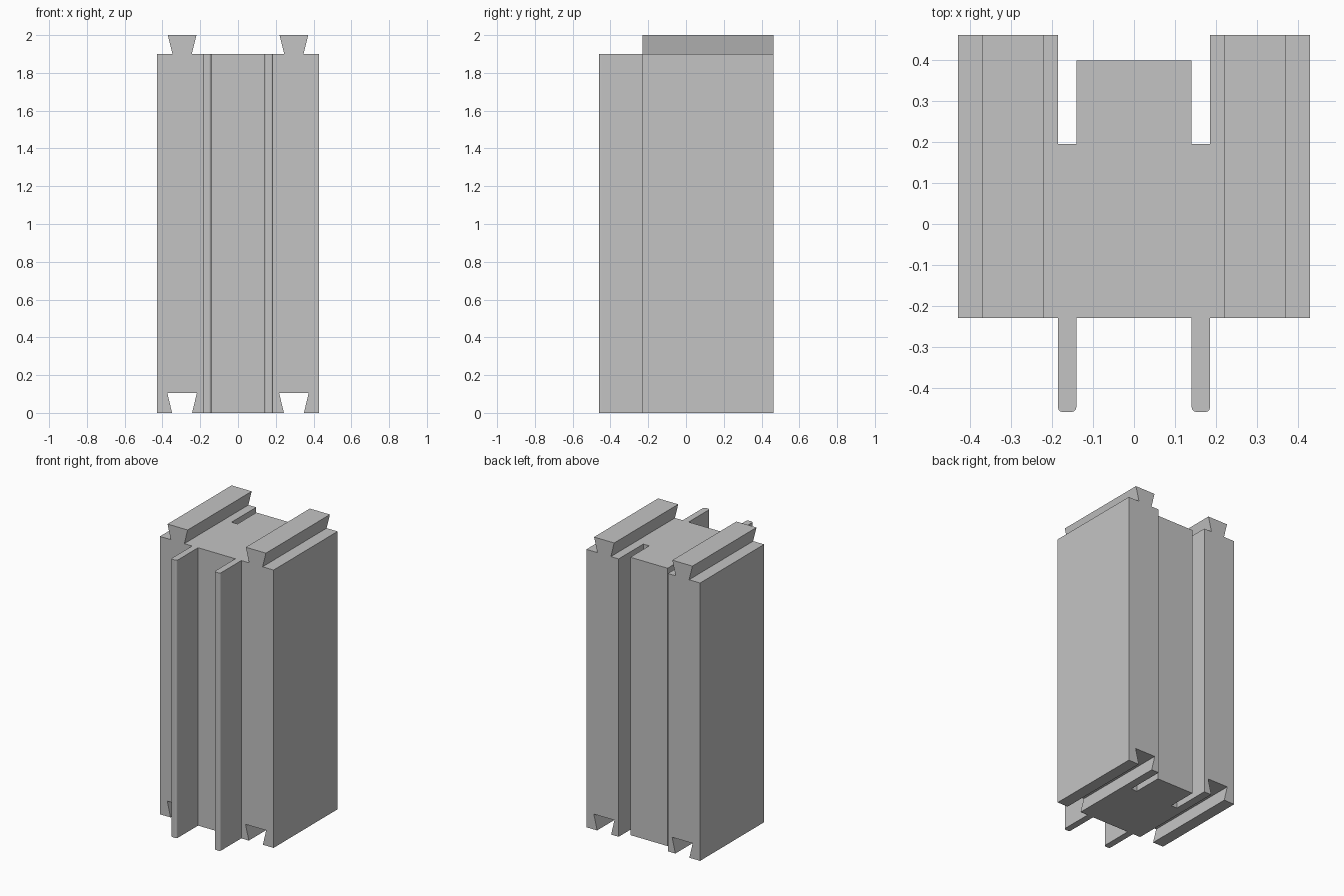
import bpy
import bmesh
import math
from mathutils import Vector

cube = bpy.data.objects.get("Cube")
if cube:
    bpy.data.objects.remove(cube, do_unlink=True)

GREY = (0.55, 0.55, 0.55, 1.0)
grey = bpy.data.materials.new("plain_grey")
grey.use_nodes = True
grey.diffuse_color = GREY
grey.node_tree.nodes["Principled BSDF"].inputs["Base Color"].default_value = GREY

HALF_WIDTH, FRONT, BACK = 0.43, -0.23, 0.462
TOP = 1.9


def prism(name, points, direction):
    """Extrude a closed outline of 3D points along a direction."""
    bm = bmesh.new()
    face = bm.faces.new([bm.verts.new(p) for p in points])
    made = bmesh.ops.extrude_face_region(bm, geom=[face])["geom"]
    verts = [v for v in made if isinstance(v, bmesh.types.BMVert)]
    bmesh.ops.translate(bm, verts=verts, vec=Vector(direction))
    bmesh.ops.recalc_face_normals(bm, faces=bm.faces)
    mesh = bpy.data.meshes.new(name)
    bm.to_mesh(mesh)
    bm.free()
    mesh.materials.append(grey)
    obj = bpy.data.objects.new(name, mesh)
    bpy.context.collection.objects.link(obj)
    return obj


def dovetail(name, centre, narrow, wide, low, high, start, end):
    """Bar along y, narrow at the bottom and wide at the top."""
    outline = [(centre - narrow, low), (centre + narrow, low),
               (centre + wide, high), (centre - wide, high)]
    return prism(name, [(x, start, z) for x, z in outline], (0, end - start, 0))


# Body plan: two rear slots, a shorter rear tongue and two rounded front fins
SLOT_IN, SLOT_OUT, FIN_TIP, ROUND = 0.141, 0.186, -0.46, 0.012


def corner(cx, cy, start_angle):
    return [(cx + ROUND * math.cos(math.radians(start_angle - a)),
             cy + ROUND * math.sin(math.radians(start_angle - a)))
            for a in (0, 30, 60, 90)]


half = [(SLOT_IN, 0.4), (SLOT_IN, 0.196), (SLOT_OUT, 0.196), (SLOT_OUT, BACK),
        (HALF_WIDTH, BACK), (HALF_WIDTH, FRONT), (SLOT_OUT, FRONT)]
half += corner(SLOT_OUT - ROUND, FIN_TIP + ROUND, 0)
half += corner(SLOT_IN + ROUND, FIN_TIP + ROUND, -90)
half += [(SLOT_IN, FRONT)]
plan = half + [(-x, y) for x, y in reversed(half)]
body = prism("body", [(x, y, 0) for x, y in plan], (0, 0, TOP))

# Dovetail rails on top, matching grooves cut through the base
cutters = []
for side, sign in (("left", 1), ("right", -1)):
    centre = sign * 0.296
    dovetail(side + "_rail", centre, 0.051, 0.076, TOP, 2.0, FRONT, BACK)
    slope = 0.025 / 0.105
    cutter = dovetail(side + "_groove_cutter", centre, 0.053 - slope * 0.05, 0.078,
                      -0.05, 0.105, FRONT - 0.05, BACK + 0.05)
    cutter.hide_render = True
    cutters.append(cutter)
    cut = body.modifiers.new(side + "_groove", "BOOLEAN")
    cut.operation = "DIFFERENCE"
    cut.solver = "EXACT"
    cut.object = cutter

# Bake the grooves and drop the cutters
bpy.context.view_layer.update()
graph = bpy.context.evaluated_depsgraph_get()
cut_mesh = bpy.data.meshes.new_from_object(body.evaluated_get(graph))
body.modifiers.clear()
body.data = cut_mesh
for cutter in cutters:
    bpy.data.objects.remove(cutter, do_unlink=True)
